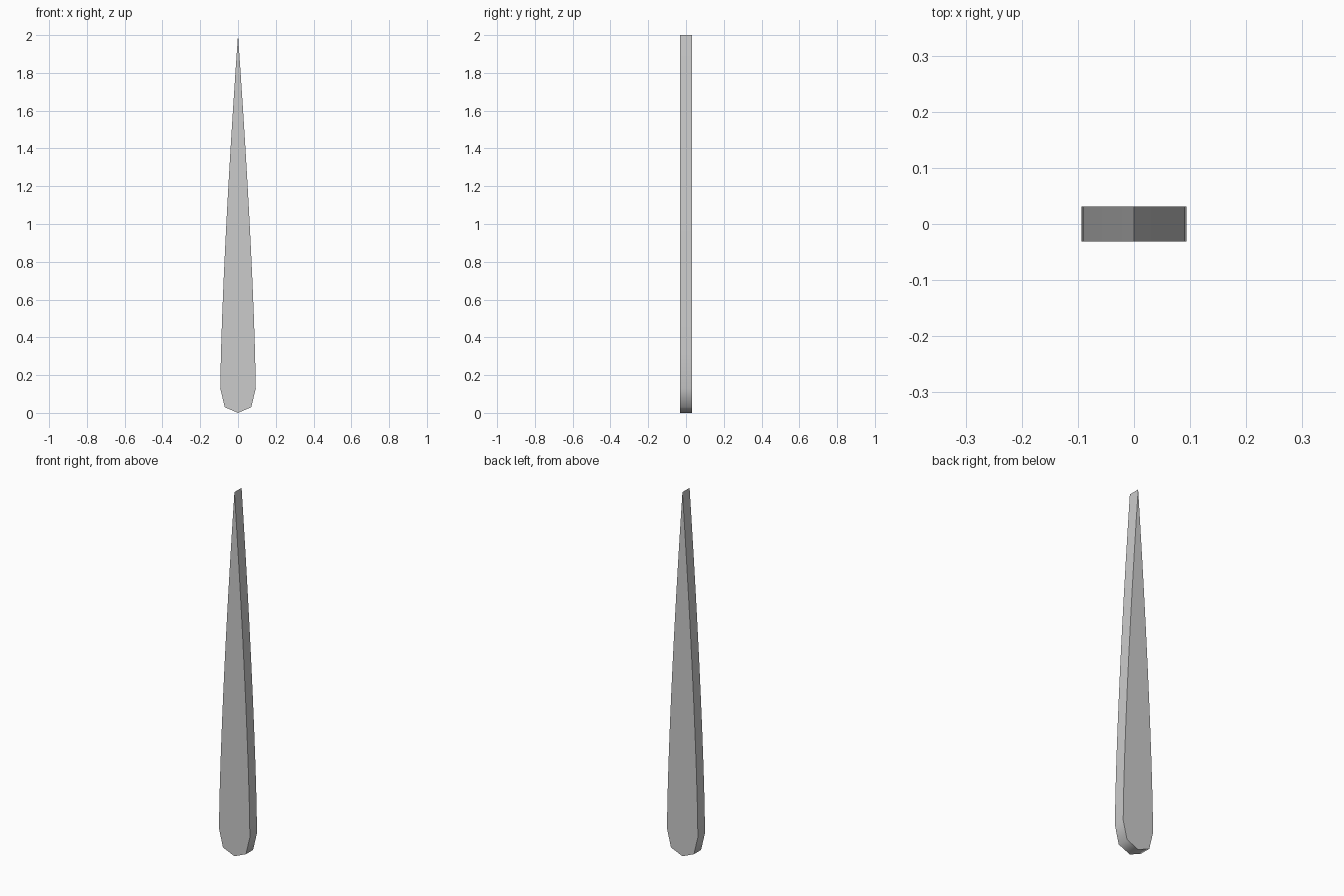
import bpy, bmesh, math

if "Cube" in bpy.data.objects:
    bpy.data.objects.remove(bpy.data.objects["Cube"])

HALF_DEPTH = 0.031
HALF_WIDTH = 0.094
SHOULDER_Z = 0.13
TIP_Z = 2.0
STEPS = 10

# Right-hand outline: blunt faceted base, then a gentle taper to the tip
right = [(0.07, 0.03)]
for i in range(STEPS):
    t = i / STEPS
    right.append((HALF_WIDTH * (1 - t ** 1.4), SHOULDER_Z + (TIP_Z - SHOULDER_Z) * t))
outline = [(0, 0)] + right + [(0, TIP_Z)] + [(-x, z) for x, z in reversed(right)]

# Extrude the mirrored outline through the thickness
bm = bmesh.new()
face = bm.faces.new([bm.verts.new((x, -HALF_DEPTH, z)) for x, z in outline])
result = bmesh.ops.extrude_face_region(bm, geom=[face])
moved = [v for v in result["geom"] if isinstance(v, bmesh.types.BMVert)]
bmesh.ops.translate(bm, vec=(0, 2 * HALF_DEPTH, 0), verts=moved)
bmesh.ops.recalc_face_normals(bm, faces=bm.faces)

mesh = bpy.data.meshes.new("tapered_blade")
bm.to_mesh(mesh)
bm.free()
blade = bpy.data.objects.new("tapered_blade", mesh)
bpy.context.collection.objects.link(blade)

# Smooth rim, crisp front and back edges
bpy.context.view_layer.objects.active = blade
blade.select_set(True)
bpy.ops.object.shade_smooth_by_angle(angle=math.radians(60))
